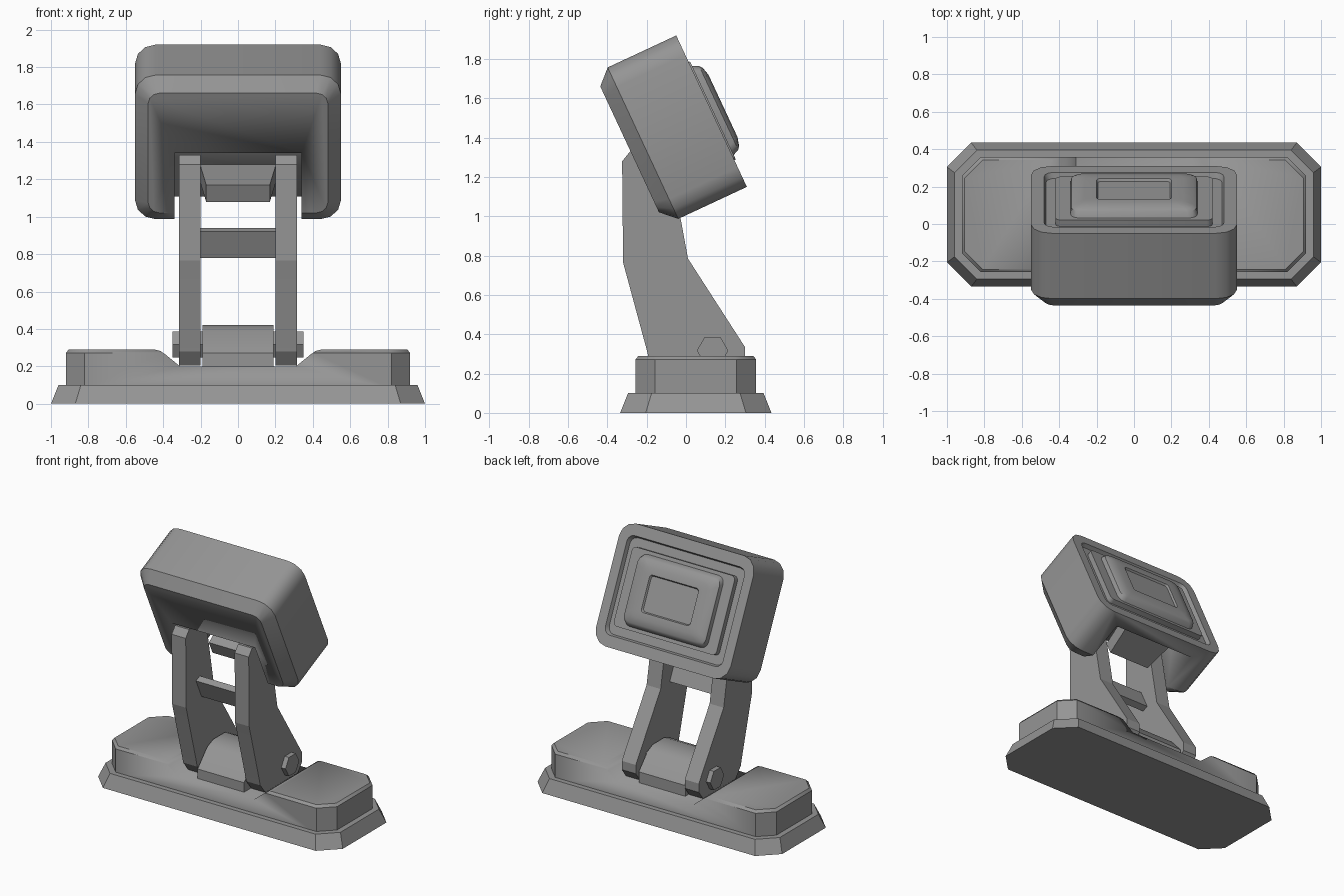
import bpy, bmesh, math
from mathutils import Vector

if "Cube" in bpy.data.objects:
    bpy.data.objects.remove(bpy.data.objects["Cube"])

grey = bpy.data.materials.new("mid_grey")
grey.use_nodes = True
colour = (0.3, 0.3, 0.3, 1)
grey.diffuse_color = colour
grey.node_tree.nodes["Principled BSDF"].inputs["Base Color"].default_value = colour

# Tilted head frame: centre of its back face, up direction and outward direction
TILT = math.radians(25)
ORIGIN = Vector((0, 0.13, 1.535))
UP = Vector((0, -math.sin(TILT), math.cos(TILT)))
OUT = Vector((0, math.cos(TILT), math.sin(TILT)))


def in_head(x, u, n):
    return Vector((x, 0, 0)) + UP * u + OUT * n + ORIGIN


def in_base(x, y, z):
    return Vector((x, y + 0.05, z))


def round_rect(w, h, r, steps):
    """Outline with half sizes w, h and corners of radius r in a number of steps."""
    pts = []
    for k, (sx, sy) in enumerate([(1, 1), (-1, 1), (-1, -1), (1, -1)]):
        for i in range(steps + 1):
            a = math.pi / 2 * (k + i / steps)
            pts.append((sx * (w - r) + r * math.cos(a), sy * (h - r) + r * math.sin(a)))
    return pts


def loft(name, loops, smooth=35):
    """Closed solid through a stack of equal-length loops."""
    bm = bmesh.new()
    rings = [[bm.verts.new(p) for p in loop] for loop in loops]
    for a, b in zip(rings, rings[1:]):
        for i in range(len(a)):
            j = (i + 1) % len(a)
            bm.faces.new((a[i], a[j], b[j], b[i]))
    bm.faces.new(rings[0])
    bm.faces.new(rings[-1])
    bmesh.ops.recalc_face_normals(bm, faces=bm.faces)
    mesh = bpy.data.meshes.new(name)
    bm.to_mesh(mesh)
    bm.free()
    mesh.materials.append(grey)
    ob = bpy.data.objects.new(name, mesh)
    bpy.context.collection.objects.link(ob)
    select(ob)
    bpy.ops.object.shade_smooth_by_angle(angle=math.radians(smooth))
    return ob


def select(ob):
    bpy.ops.object.select_all(action="DESELECT")
    ob.select_set(True)
    bpy.context.view_layer.objects.active = ob


def stack(name, frame, levels, steps, smooth=35):
    """Levels are (half width, half height, corner radius, depth)."""
    return loft(name, [[frame(x, y, d) for x, y in round_rect(w, h, r, steps)]
                       for w, h, r, d in levels], smooth)


def side_prism(name, profile, x0, x1, smooth=35):
    """Extrude a (y, z) profile along x."""
    return loft(name, [[(x, y, z) for y, z in profile] for x in (x0, x1)], smooth)


def cut(ob, cutter):
    cutter.hide_render = True
    mod = ob.modifiers.new("cut", "BOOLEAN")
    mod.operation = "DIFFERENCE"
    mod.solver = "EXACT"
    mod.object = cutter
    select(ob)
    bpy.ops.object.modifier_apply(modifier=mod.name)
    bpy.data.objects.remove(cutter)


# Base: flared skirt and upper body with a trough across the middle
stack("base_skirt", in_base, [(1, 0.385, 0.13, 0), (0.96, 0.345, 0.12, 0.1)], 1)
body = stack("base_body", in_base, [
    (0.92, 0.307, 0.1, 0.08), (0.92, 0.307, 0.1, 0.272), (0.905, 0.292, 0.095, 0.29)], 1)
half = [(0.31, 0.2), (0.39, 0.265), (0.415, 0.282), (0.45, 0.291), (0.45, 0.4)]
trough = half + [(-x, z) for x, z in reversed(half)]
cut(body, loft("trough_cutter", [[(x, y, z) for x, z in trough] for y in (-0.6, 0.6)]))

# Pivot block between the arms
side_prism("pivot_block", [(-0.2, 0.19), (-0.2, 0.27), (-0.09, 0.39), (-0.02, 0.42), (0.12, 0.42),
                           (0.18, 0.39), (0.28, 0.28), (0.28, 0.19)], -0.19, 0.19, 40)

# Arms with hexagonal bolts
arm = [(-0.325, 1.28), (-0.285, 1.33), (-0.09, 1.33), (0.01, 0.785), (0.3, 0.335), (0.3, 0.27),
       (0.25, 0.205), (-0.13, 0.205), (-0.19, 0.28), (-0.205, 0.34), (-0.32, 0.765)]
hexagon = [(0.135 + 0.08 * math.cos(math.radians(60 * k)),
            0.317 + 0.08 * math.sin(math.radians(60 * k))) for k in range(6)]
for side, s in (("left", 1), ("right", -1)):
    side_prism(side + "_arm", arm, 0.2 * s, 0.315 * s, 10)
    side_prism(side + "_bolt", hexagon, 0.19 * s, 0.35 * s, 10)

# Tilted crossbar
side_prism("crossbar", [(-0.14, 0.78), (-0.205, 0.92), (-0.16, 0.94), (-0.095, 0.8)], -0.2, 0.2, 10)

# Head: chamfered front, then rim, recess, plate, raised pad and its sunken centre
head = stack("head", in_head, [
    (0.48, 0.353, 0.06, -0.46), (0.55, 0.425, 0.11, -0.385), (0.55, 0.425, 0.11, 0),
    (0.48, 0.345, 0.05, 0), (0.47, 0.335, 0.05, -0.03), (0.42, 0.275, 0.03, -0.03),
    (0.42, 0.275, 0.03, 0.008), (0.34, 0.25, 0.05, 0.008), (0.335, 0.235, 0.05, 0.04),
    (0.32, 0.22, 0.05, 0.052), (0.265, 0.175, 0.04, 0.064), (0.2, 0.13, 0.02, 0.064),
    (0.193, 0.123, 0.02, 0.05)], 3)
slot = [[in_head(x, u, n) for u, n in ((0, -0.7), (0, -0.1), (-0.7, -0.1), (-0.7, -0.7))]
        for x in (-0.34, 0.34)]
cut(head, loft("slot_cutter", slot))

# Tapered mount inside the slot
loft("head_mount", [[in_head(sx * w, u, n) for sx, u in ((1, top), (-1, top), (-1, low), (1, low))]
                    for w, top, low, n in ((0.205, -0.235, -0.335, -0.09),
                                           (0.17, -0.235, -0.335, -0.36))], 10)
